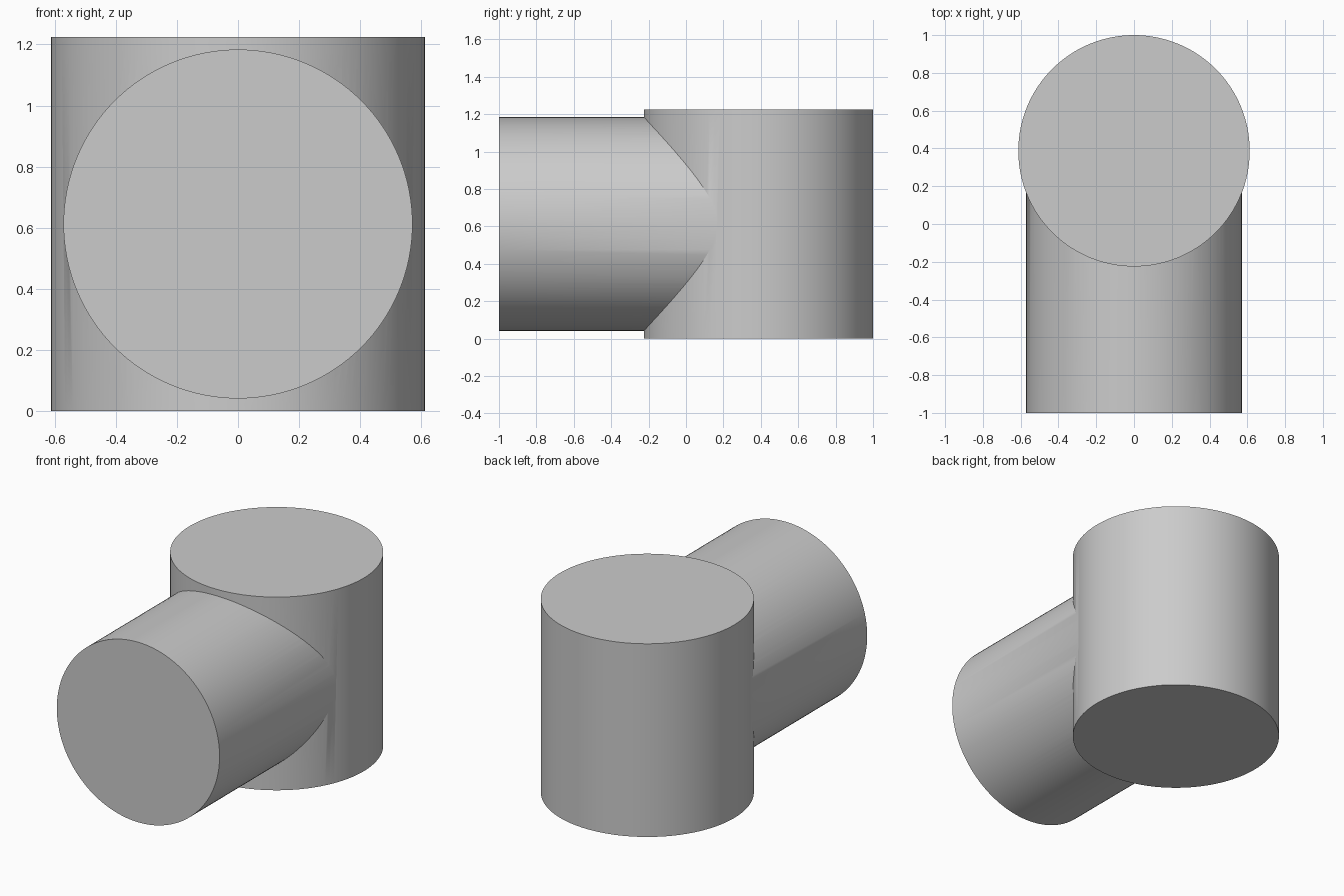
import bpy
import math

cube = bpy.data.objects.get("Cube")
if cube:
    bpy.data.objects.remove(cube, do_unlink=True)

HEIGHT = 1.225
BODY_R = HEIGHT / 2
BODY_Y = 1 - BODY_R
PIPE_R = 0.571

grey = bpy.data.materials.new("plain grey")
grey.use_nodes = True
colour = (0.6, 0.6, 0.6, 1)
grey.diffuse_color = colour
grey.node_tree.nodes["Principled BSDF"].inputs["Base Color"].default_value = colour


def cylinder(name, radius, depth, location, tilt=0):
    bpy.ops.mesh.primitive_cylinder_add(vertices=128, radius=radius, depth=depth,
                                        location=location, rotation=(tilt, 0, 0))
    obj = bpy.context.object
    obj.name = name
    obj.data.materials.append(grey)
    return obj


# Upright main body
body = cylinder("tee_body", BODY_R, HEIGHT, (0, BODY_Y, HEIGHT / 2))

# Slightly narrower branch, running from the front to the body's axis
length = 1 + BODY_Y
branch = cylinder("branch", PIPE_R, length, (0, BODY_Y - length / 2, HEIGHT / 2), math.pi / 2)

# Fuse the branch into the body
union = body.modifiers.new("join_branch", 'BOOLEAN')
union.operation = 'UNION'
union.solver = 'EXACT'
union.object = branch
bpy.ops.object.select_all(action='DESELECT')
body.select_set(True)
bpy.context.view_layer.objects.active = body
bpy.ops.object.modifier_apply(modifier=union.name)
bpy.data.objects.remove(branch, do_unlink=True)

# Round walls smooth, rims and seam sharp
bpy.ops.object.shade_smooth_by_angle(angle=math.radians(30))
